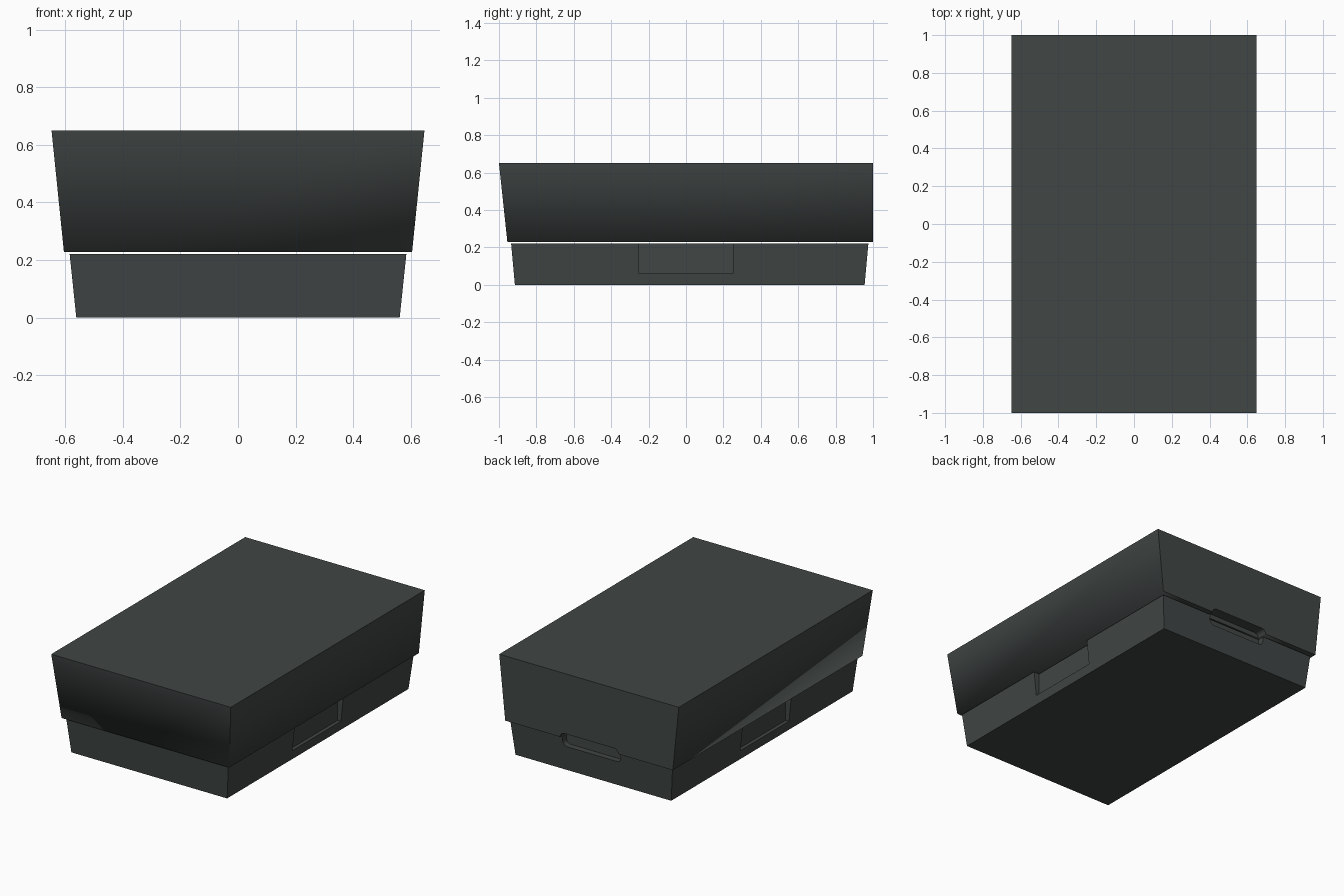
import bpy, bmesh, math

if "Cube" in bpy.data.objects:
    bpy.data.objects.remove(bpy.data.objects["Cube"])

mat = bpy.data.materials.new("dark_slate")
mat.diffuse_color = (0.052, 0.061, 0.059, 1)
mat.use_nodes = True
mat.node_tree.nodes["Principled BSDF"].inputs["Base Color"].default_value = mat.diffuse_color


def frustum(name, bottom, top):
    """Tapered block; each ring is (half width, front y, back y, z)."""
    bm = bmesh.new()
    rings = []
    for w, y0, y1, z in (bottom, top):
        rings.append([bm.verts.new(p) for p in
                      ((-w, y0, z), (w, y0, z), (w, y1, z), (-w, y1, z))])
    low, high = rings
    bm.faces.new(low[::-1])
    bm.faces.new(high)
    for i in range(4):
        j = (i + 1) % 4
        bm.faces.new((low[i], low[j], high[j], high[i]))
    return finish(name, bm)


def finish(name, bm):
    mesh = bpy.data.meshes.new(name)
    bm.to_mesh(mesh)
    bm.free()
    mesh.materials.append(mat)
    ob = bpy.data.objects.new(name, mesh)
    bpy.context.collection.objects.link(ob)
    return ob


def block(name, x, y, z, radius=0.0):
    """Box cutter from (min, max) ranges; radius rounds the edges along y."""
    bm = bmesh.new()
    bmesh.ops.create_cube(bm, size=1)
    for v in bm.verts:
        v.co = [r[0] if c < 0 else r[1] for c, r in zip(v.co, (x, y, z))]
    if radius:
        edges = [e for e in bm.edges
                 if abs(e.verts[0].co.y - e.verts[1].co.y) > 0.01]
        bmesh.ops.bevel(bm, geom=edges, offset=radius, segments=5,
                        profile=0.5, affect='EDGES')
    ob = finish(name, bm)
    ob.hide_render = True
    return ob


def cut(ob, cutters):
    bpy.context.view_layer.objects.active = ob
    for c in cutters:
        mod = ob.modifiers.new("cut", 'BOOLEAN')
        mod.operation = 'DIFFERENCE'
        mod.solver = 'EXACT'
        mod.object = c
        bpy.ops.object.modifier_apply(modifier=mod.name)


def smooth(ob, degrees):
    bpy.ops.object.select_all(action='DESELECT')
    ob.select_set(True)
    bpy.context.view_layer.objects.active = ob
    bpy.ops.object.shade_smooth_by_angle(angle=math.radians(degrees))


# Lower tray and upper lid, separated by a thin gap
base = frustum("base", (0.562, -0.915, 0.955, 0.0), (0.585, -0.935, 0.975, 0.22))
lid = frustum("lid", (0.605, -0.955, 1.0, 0.228), (0.648, -1.0, 1.0, 0.65))

# Rounded finger slot across the back seam, and a grip recess on each side
slot = block("slot_cutter", (-0.21, 0.21), (0.93, 1.1), (0.16, 0.258), 0.03)
grips = [block("grip_cutter", tuple(sorted((s * 0.545, s * 0.7))),
               (-0.25, 0.25), (0.06, 0.3)) for s in (-1, 1)]
cut(base, [slot] + grips)
cut(lid, [slot])
for c in [slot] + grips:
    bpy.data.objects.remove(c)

# The lid's lower rim is softly shaded, other edges stay sharp
smooth(lid, 86)
smooth(base, 30)
